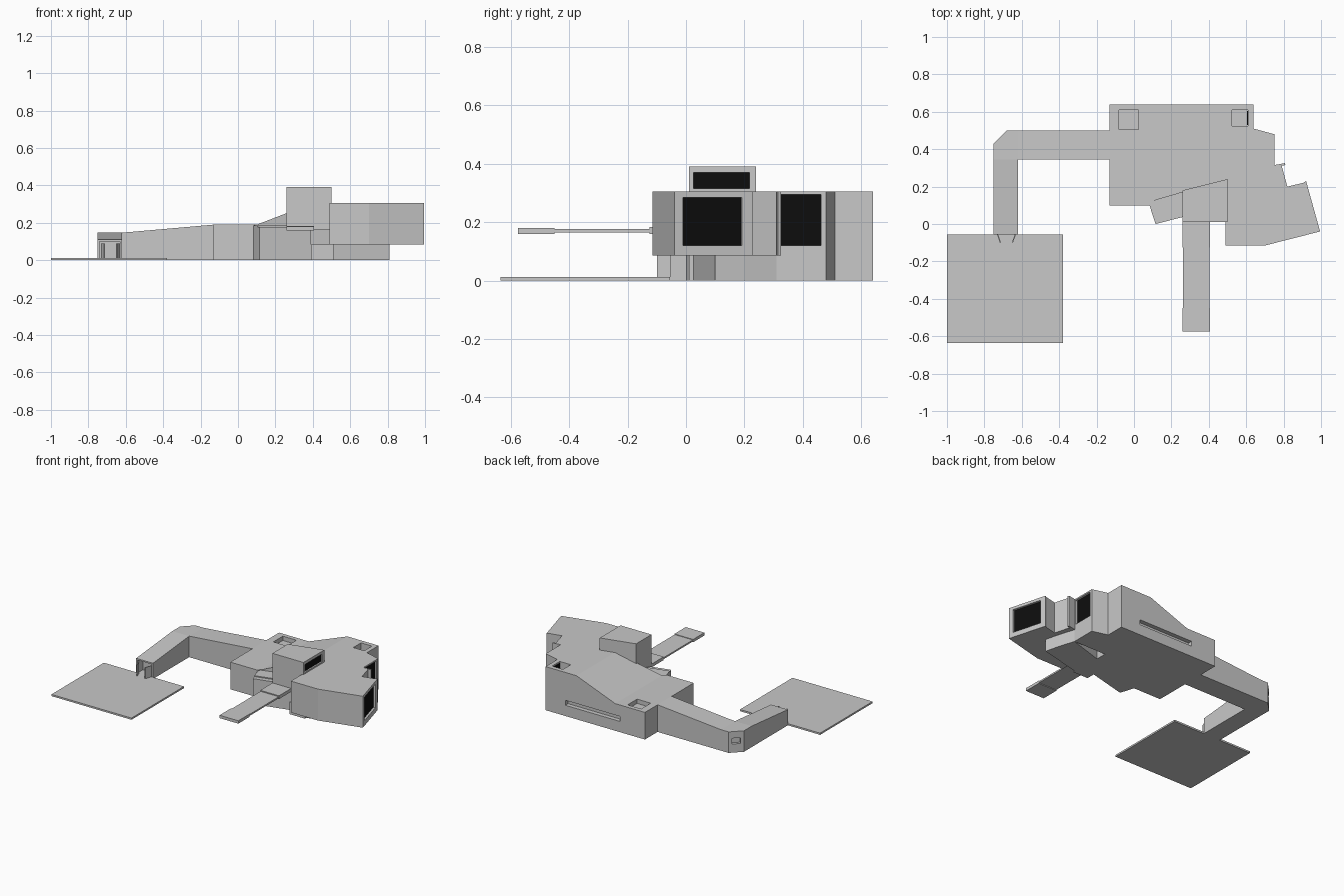
import bpy, bmesh
from mathutils import Vector

if "Cube" in bpy.data.objects:
    bpy.data.objects.remove(bpy.data.objects["Cube"])


def material(name, rgb):
    m = bpy.data.materials.new(name)
    m.use_nodes = True
    m.diffuse_color = (*rgb, 1)
    m.node_tree.nodes["Principled BSDF"].inputs["Base Color"].default_value = (*rgb, 1)
    return m


GREY = material("light grey", (0.58, 0.58, 0.58))
BLACK = material("black glass", (0.004, 0.004, 0.004))


def prism(name, pts, z0, top, mat=GREY, creases=()):
    """Footprint raised from z0 to a height (or a height rule of x and y)."""
    rule = top if callable(top) else (lambda x, y: top)
    bm = bmesh.new()
    bm.faces.new([bm.verts.new((x, y, z0)) for x, y in pts])
    for x in creases:
        bmesh.ops.bisect_plane(bm, geom=bm.verts[:] + bm.edges[:] + bm.faces[:],
                               plane_co=(x, 0, 0), plane_no=(1, 0, 0))
    base = bm.faces[:]
    rim = [e for e in bm.edges if e.is_boundary]
    up = {v: bm.verts.new((v.co.x, v.co.y, rule(v.co.x, v.co.y))) for v in bm.verts[:]}
    for f in base:
        bm.faces.new([up[v] for v in f.verts])
    for e in rim:
        a, b = e.verts
        bm.faces.new((a, b, up[b], up[a]))
    bmesh.ops.recalc_face_normals(bm, faces=bm.faces[:])
    me = bpy.data.meshes.new(name)
    bm.to_mesh(me)
    bm.free()
    me.materials.append(mat)
    ob = bpy.data.objects.new(name, me)
    bpy.context.collection.objects.link(ob)
    return ob


def box(name, x0, x1, y0, y1, z0, z1, mat=GREY):
    return prism(name, [(x0, y0), (x1, y0), (x1, y1), (x0, y1)], z0, z1, mat)


def cut(target, cutter):
    cutter.hide_render = True
    mod = target.modifiers.new("cut", "BOOLEAN")
    mod.operation, mod.solver, mod.object = "DIFFERENCE", "EXACT", cutter
    bpy.context.view_layer.objects.active = target
    bpy.ops.object.modifier_apply(modifier=mod.name)
    bpy.data.objects.remove(cutter)


def recess(name, target, a, b, s0, s1, z0, z1, depth, glass=False):
    """Sunken opening in the wall a-b, between fractions s0 and s1."""
    a, b = Vector(a), Vector(b)
    d = b - a
    out = Vector((d.y, -d.x)).normalized()
    p, q = a + d * s0, a + d * s1

    def strip(o0, o1):
        return [p + out * o0, q + out * o0, q + out * o1, p + out * o1]

    cut(target, prism("cutter", strip(-depth, 0.02), z0, z1))
    if glass:
        prism(name, strip(-depth, 0.005 - depth), z0, z1, BLACK)


# Main hall with a roof that climbs between two creases
def hall_roof(x, y):
    return 0.19 + 0.115 * min(max((x - 0.1) / 0.3, 0), 1)


hall = prism("main_hall", [(-0.13, 0.1), (0.085, 0.1), (0.09, 0.12), (0.5, 0.24), (0.5, 0.31),
                           (0.75, 0.31), (0.75, 0.48), (0.64, 0.51), (0.64, 0.64), (-0.13, 0.64)],
             0, hall_roof, creases=(0.1, 0.4))
recess("side_window", hall, (0.75, 0.31), (0.75, 0.48), 0.06, 0.9, 0.12, 0.295, 0.02, True)
recess("back_slot", hall, (0.64, 0.64), (-0.13, 0.64), 0.2, 0.75, 0.075, 0.11, 0.03)

# Roof hatches
cut(hall, box("cutter", -0.08, 0.025, 0.505, 0.61, 0.16, 0.4))
cut(hall, box("cutter", 0.525, 0.61, 0.525, 0.61, 0.25, 0.4))
box("hatch_glass", 0.605, 0.61, 0.53, 0.605, 0.25, 0.295, BLACK)

# Angled wing: set-back ground floor and overhanging upper floor
prism("lower_wing", [(0.39, 0.01), (0.51, 0.01), (0.51, 0.025), (0.81, 0.1), (0.785, 0.2),
                     (0.75, 0.31), (0.39, 0.2)], 0, 0.085)
wing = prism("upper_wing", [(0.49, -0.115), (0.7, -0.115), (0.995, -0.04), (0.92, 0.23),
                            (0.905, 0.22), (0.82, 0.2), (0.79, 0.31), (0.49, 0.31)], 0.085, 0.305)
recess("end_window", wing, (0.995, -0.04), (0.92, 0.23), 0.11, 0.86, 0.12, 0.285, 0.02, True)
prism("window_fin", [(0.75, 0.305), (0.81, 0.315), (0.806, 0.325), (0.75, 0.315)], 0.085, 0.305)

# Skewed entrance porch with stepped roof
prism("porch", [(0.083, 0.1), (0.105, 0.03), (0.39, 0.105), (0.5, 0.13), (0.5, 0.24),
                (0.09, 0.12)], 0, 0.185)
porch_edge = [(0.115, 0), (0.39, 0.07), (0.39, 0.105), (0.105, 0.03)]
prism("porch_front", porch_edge, 0, 0.178)

# Tower with a slanted back wall
tower = prism("tower", [(0.26, 0.01), (0.5, 0.01), (0.5, 0.24), (0.26, 0.18)], 0.165, 0.39)
recess("tower_window", tower, (0.5, 0.01), (0.5, 0.24), 0.07, 0.9, 0.315, 0.37, 0.015, True)

# Long walkway projecting forward from the tower
box("walkway", 0.262, 0.403, -0.45, -0.12, 0.165, 0.176)
box("walkway_tip", 0.26, 0.405, -0.575, -0.45, 0.16, 0.18)
box("walkway_root", 0.26, 0.405, -0.125, 0.1, 0.16, 0.183)

# Corridor: sloping link, chamfered corner, descending leg
prism("corridor_link", [(-0.62, 0.345), (-0.13, 0.345), (-0.13, 0.5), (-0.62, 0.5)], 0,
      lambda x, y: 0.19 - 0.043 * (-0.13 - x) / 0.49)
corner = prism("corridor_corner", [(-0.75, 0.345), (-0.62, 0.345), (-0.62, 0.5), (-0.68, 0.5),
                                   (-0.75, 0.43)], 0, 0.147)
recess("corner_window", corner, (-0.68, 0.5), (-0.75, 0.43), 0.22, 0.78, 0.06, 0.1, 0.02)
leg = prism("corridor_leg", [(-0.75, -0.055), (-0.62, -0.055), (-0.62, 0.345), (-0.75, 0.345)], 0,
            lambda x, y: 0.11 + 0.037 * (y + 0.055) / 0.4)
recess("doorway", leg, (-0.75, -0.055), (-0.62, -0.055), 0.08, 0.92, 0.01, 0.1, 0.06)

# Open door leaves
for side in (-1, 1):
    hinge, free = -0.685 + side * 0.048, -0.685 + side * 0.032
    prism("door_leaf", [(hinge, -0.055), (free, -0.1), (free + 0.006, -0.1),
                        (hinge + 0.006, -0.055)], 0.01, 0.09)

# Flat landing pad
box("landing_pad", -1, -0.38, -0.635, -0.055, 0, 0.012)
